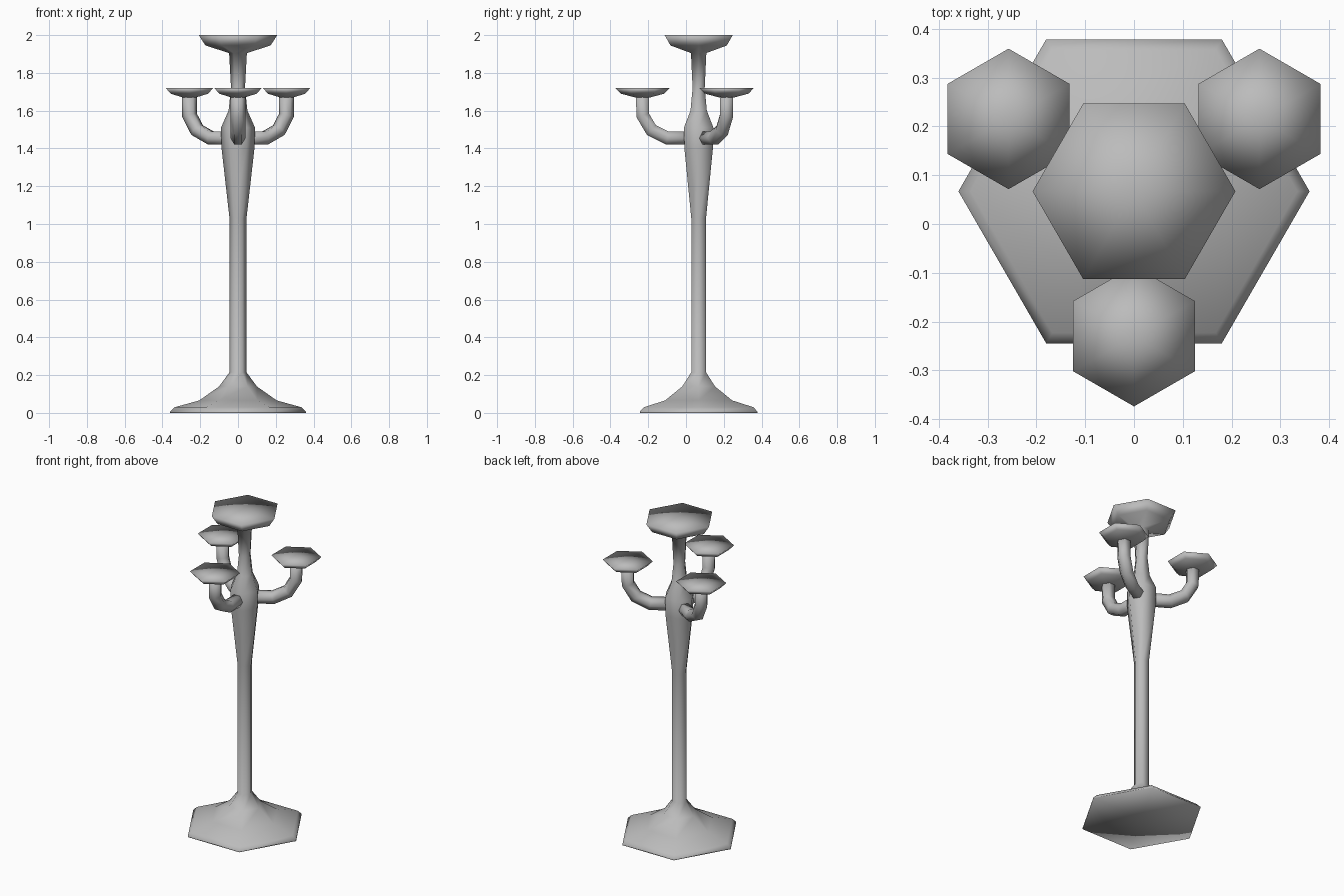
import bpy
import bmesh
from math import cos, sin, radians, tau
from mathutils import Vector

cube = bpy.data.objects.get("Cube")
if cube:
    bpy.data.objects.remove(cube, do_unlink=True)

GREY = (0.5, 0.5, 0.5, 1)
AXIS = Vector((0, 0.067, 0))
SIDES = 6

metal = bpy.data.materials.new("grey metal")
metal.use_nodes = True
metal.diffuse_color = GREY
metal.node_tree.nodes["Principled BSDF"].inputs["Base Color"].default_value = GREY


def add_skin(name, rings, caps):
    """Join rings of points into a smooth closed skin, with a fan at each end."""
    bm = bmesh.new()
    loops = [[bm.verts.new(p) for p in ring] for ring in rings]
    for a, b in zip(loops, loops[1:]):
        for i in range(len(a)):
            j = (i + 1) % len(a)
            bm.faces.new((a[i], a[j], b[j], b[i]))
    for loop, centre in zip((loops[0], loops[-1]), caps):
        tip = bm.verts.new(centre)
        for i in range(len(loop)):
            bm.faces.new((loop[i], loop[(i + 1) % len(loop)], tip))
    bmesh.ops.recalc_face_normals(bm, faces=bm.faces)
    for face in bm.faces:
        face.smooth = True
    mesh = bpy.data.meshes.new(name)
    bm.to_mesh(mesh)
    bm.free()
    mesh.materials.append(metal)
    obj = bpy.data.objects.new(name, mesh)
    bpy.context.collection.objects.link(obj)
    return obj


def lathe(name, centre, profile, turn=0):
    """Six-sided turned part from (radius, height) pairs."""
    angles = [radians(turn) + tau * i / SIDES for i in range(SIDES)]
    rings = [[centre + Vector((r * cos(a), r * sin(a), z)) for a in angles]
             for r, z in profile]
    ends = [centre + Vector((0, 0, profile[k][1])) for k in (0, -1)]
    return add_skin(name, rings, ends)


def tube(name, heading, path, radius):
    """Bent tube along (distance, height) points leaving the axis at a heading."""
    out = Vector((cos(heading), sin(heading), 0))
    side = Vector((-sin(heading), cos(heading), 0))
    pts = [AXIS + out * d + Vector((0, 0, z)) for d, z in path]
    rings = []
    for i, p in enumerate(pts):
        before = (p - pts[max(i - 1, 0)]).normalized()
        after = (pts[min(i + 1, len(pts) - 1)] - p).normalized()
        normal = side.cross((before + after).normalized())
        rings.append([p + radius * (side * cos(tau * k / SIDES) + normal * sin(tau * k / SIDES))
                      for k in range(SIDES)])
    return add_skin(name, rings, (pts[0], pts[-1]))


# Foot, column and top cup, turned in one piece
lathe("column", AXIS, [
    (0.36, 0), (0.36, 0.006), (0.335, 0.03), (0.205, 0.066), (0.1, 0.14),
    (0.045, 0.215), (0.045, 1.03), (0.087, 1.4), (0.09, 1.51), (0.05, 1.6),
    (0.037, 1.72), (0.047, 1.905), (0.172, 1.945), (0.208, 2.0)])

# Three arms, each with a small cup
ARM_PATH = [(0.03, 1.455), (0.165, 1.455), (0.25, 1.497), (0.296, 1.575), (0.297, 1.685)]
for place, degrees in (("left", 30), ("right", 150), ("front", 270)):
    heading = radians(degrees)
    tube(place + "_arm", heading, ARM_PATH, 0.04)
    spot = AXIS + Vector((cos(heading), sin(heading), 0)) * 0.297
    lathe(place + "_cup", spot, [(0.04, 1.67), (0.115, 1.69), (0.144, 1.72)], 30)
